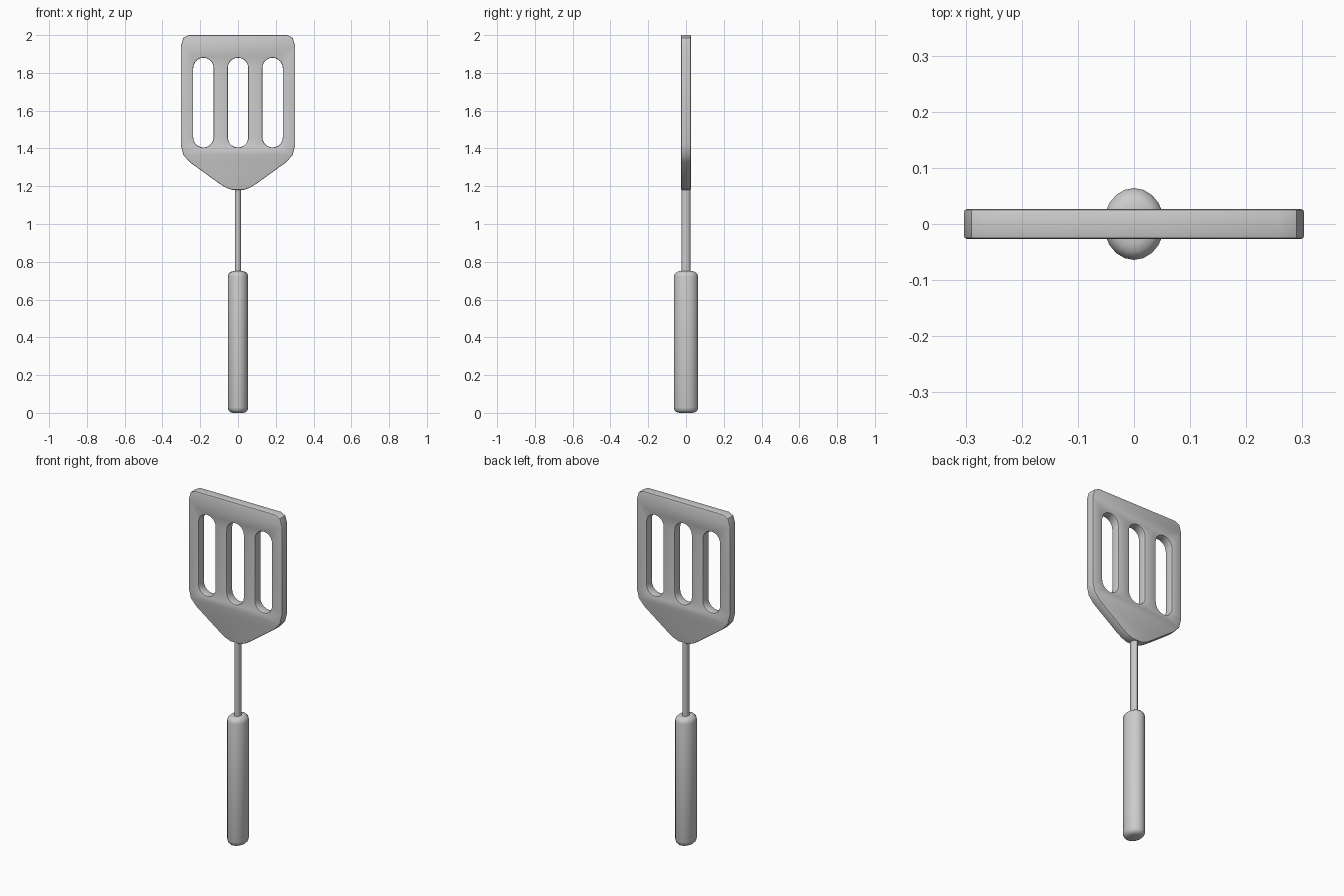
import bpy
import math
from math import pi, cos, sin

cube = bpy.data.objects.get("Cube")
if cube:
    bpy.data.objects.remove(cube, do_unlink=True)

grey = bpy.data.materials.new("light grey")
grey.use_nodes = True
COLOUR = (0.6, 0.6, 0.6, 1)
grey.diffuse_color = COLOUR
grey.node_tree.nodes["Principled BSDF"].inputs["Base Color"].default_value = COLOUR


def finish(obj, angle):
    """Give the part its colour and smooth shading."""
    obj.data.materials.clear()
    obj.data.materials.append(grey)
    bpy.ops.object.select_all(action="DESELECT")
    obj.select_set(True)
    bpy.context.view_layer.objects.active = obj
    bpy.ops.object.shade_smooth_by_angle(angle=math.radians(angle))


def rod(name, rx, ry, z0, z1, sides, bevel=0):
    """Upright oval rod, with optional rounded ends."""
    bpy.ops.mesh.primitive_cylinder_add(
        vertices=sides, radius=1, depth=z1 - z0, location=(0, 0, (z0 + z1) / 2))
    obj = bpy.context.object
    obj.name = name
    obj.scale = (rx, ry, 1)
    bpy.ops.object.transform_apply(location=False, rotation=False, scale=True)
    if bevel:
        mod = obj.modifiers.new("rounded ends", "BEVEL")
        mod.width = bevel
        mod.segments = 3
        mod.limit_method = "ANGLE"
        mod.angle_limit = math.radians(50)
        bpy.ops.object.modifier_apply(modifier=mod.name)
    finish(obj, 50)


def slot(cx, r, z0, z1, steps=10):
    """Outline of an upright slot with round ends."""
    arc = [pi * i / steps for i in range(steps + 1)]
    top = [(cx + r * cos(a), z1 - r + r * sin(a)) for a in arc]
    bottom = [(cx - r * cos(a), z0 + r - r * sin(a)) for a in arc]
    return top + bottom


# Blade: half outline mirrored, with three slots
half = [(0.03, 1.18), (0.065, 1.193), (0.1, 1.215), (0.255, 1.327),
        (0.289, 1.365), (0.303, 1.42), (0.303, 1.94), (0.29, 1.985), (0.26, 2.0)]
outline = half + [(-x, z) for x, z in reversed(half)]
loops = [outline] + [slot(cx, 0.054, 1.405, 1.88) for cx in (-0.183, 0, 0.183)]

curve = bpy.data.curves.new("blade", "CURVE")
curve.dimensions = "2D"
curve.fill_mode = "BOTH"
edge = 0.005
curve.extrude = 0.0265 - edge
curve.bevel_depth = edge
curve.bevel_resolution = 1
curve.offset = -edge
for loop in loops:
    spline = curve.splines.new("POLY")
    spline.points.add(len(loop) - 1)
    for point, (x, z) in zip(spline.points, loop):
        point.co = (x, z, 0, 1)
    spline.use_cyclic_u = True

blade = bpy.data.objects.new("blade", curve)
bpy.context.collection.objects.link(blade)
blade.rotation_euler.x = pi / 2
bpy.ops.object.select_all(action="DESELECT")
blade.select_set(True)
bpy.context.view_layer.objects.active = blade
bpy.ops.object.convert(target="MESH")
blade = bpy.context.object
bpy.ops.object.transform_apply(location=False, rotation=True, scale=False)
bpy.ops.object.mode_set(mode="EDIT")
bpy.ops.mesh.select_all(action="SELECT")
bpy.ops.mesh.remove_doubles(threshold=0.0002)
bpy.ops.mesh.normals_make_consistent(inside=False)
bpy.ops.object.mode_set(mode="OBJECT")
finish(blade, 35)

# Shaft and grip
rod("shaft", 0.017, 0.023, 0.7, 1.2, 16)
rod("handle", 0.054, 0.064, 0, 0.75, 20, bevel=0.028)
